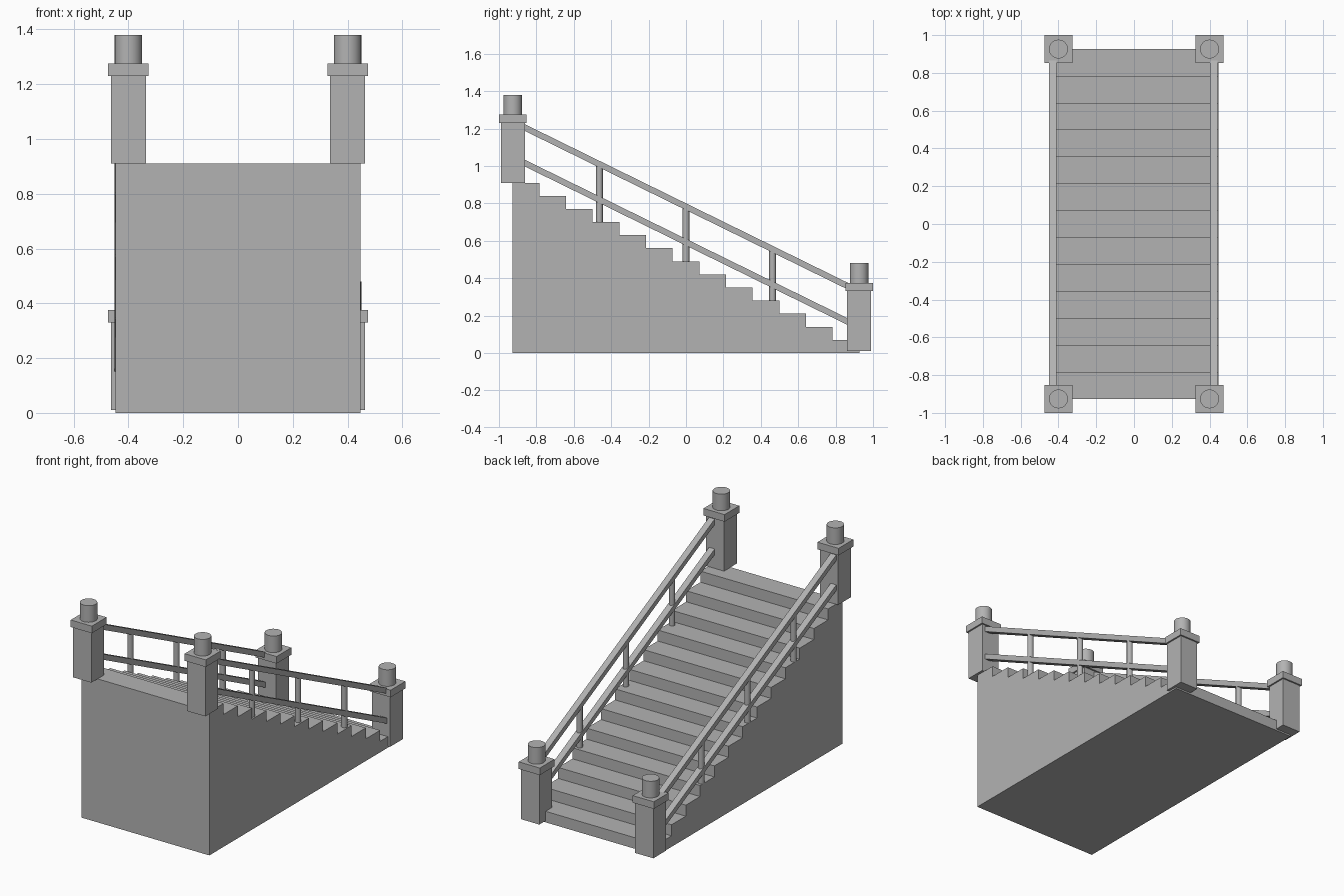
import bpy
import math
from mathutils import Vector

default = bpy.data.objects.get("Cube")
if default:
    bpy.data.objects.remove(default, do_unlink=True)

# Single stone colour
stone = bpy.data.materials.new("stone grey")
stone.use_nodes = True
GREY = (0.45, 0.45, 0.45, 1)
stone.diffuse_color = GREY
stone.node_tree.nodes["Principled BSDF"].inputs["Base Color"].default_value = GREY

STEPS = 13
HEIGHT = 0.91
HALF_LENGTH = 0.927
HALF_WIDTH = 0.448
RUN = 2 * HALF_LENGTH / STEPS
RISE = HEIGHT / STEPS
SLOPE = -HEIGHT / (2 * HALF_LENGTH)


def prism(name, profile, x0, x1):
    """Extrude a (y, z) outline from x0 to x1."""
    n = len(profile)
    verts = [(x, y, z) for x in (x0, x1) for y, z in profile]
    faces = [tuple(range(n))[::-1], tuple(range(n, 2 * n))]
    faces += [(i, (i + 1) % n, (i + 1) % n + n, i + n) for i in range(n)]
    mesh = bpy.data.meshes.new(name)
    mesh.from_pydata(verts, [], faces)
    mesh.validate()
    obj = bpy.data.objects.new(name, mesh)
    bpy.context.collection.objects.link(obj)
    # Make normals point outward
    import bmesh
    bm = bmesh.new()
    bm.from_mesh(mesh)
    bmesh.ops.recalc_face_normals(bm, faces=bm.faces)
    bm.to_mesh(mesh)
    bm.free()
    mesh.materials.append(stone)
    return obj


def box(name, x, y, z0, z1, width):
    """Upright square block standing on z0."""
    h = width / 2
    return prism(name, [(y - h, z0), (y + h, z0), (y + h, z1), (y - h, z1)], x - h, x + h)


def cylinder(name, x, y, z0, z1, radius, sides):
    bpy.ops.mesh.primitive_cylinder_add(vertices=sides, radius=radius, depth=z1 - z0,
                                        location=(x, y, (z0 + z1) / 2))
    obj = bpy.context.object
    obj.name = name
    obj.data.materials.append(stone)
    bpy.ops.object.shade_smooth_by_angle(angle=math.radians(30))


# Solid stair block: steps descend towards +y
outline = [(-HALF_LENGTH, 0)]
outline.append((-HALF_LENGTH, HEIGHT))
for i in range(STEPS):
    y = -HALF_LENGTH + (i + 1) * RUN
    outline.append((y, HEIGHT - i * RISE))
    outline.append((y, HEIGHT - (i + 1) * RISE))
prism("stair_block", outline, -HALF_WIDTH, HALF_WIDTH)

# Corner posts with cap and round finial
for side, x in (("right", -0.4), ("left", 0.4)):
    for end, y, base in (("upper", -0.926, HEIGHT), ("lower", 0.926, 0.01)):
        tag = f"{end}_{side}"
        box(f"post_{tag}", x, y, base, base + 0.32, 0.128)
        box(f"post_cap_{tag}", x, y, base + 0.32, base + 0.365, 0.148)
        cylinder(f"finial_{tag}", x, y, base + 0.365, base + 0.47, 0.05, 32)

# Sloped rails and their balusters
for side, x in (("right", -0.431), ("left", 0.422)):
    for level, top in (("top", 0.80), ("lower", 0.61)):
        bottom = top - 0.036
        e = 0.89
        prism(f"{level}_rail_{side}",
              [(-e, bottom - SLOPE * e), (e, bottom + SLOPE * e),
               (e, top + SLOPE * e), (-e, top - SLOPE * e)], x - 0.02, x + 0.02)
    for i, y in enumerate((-0.463, 0, 0.463)):
        tread = HEIGHT - math.floor((y + HALF_LENGTH) / RUN) * RISE
        cylinder(f"baluster_{side}_{i + 1}", x, y, tread - 0.005,
                 0.78 + SLOPE * y, 0.018, 16)
